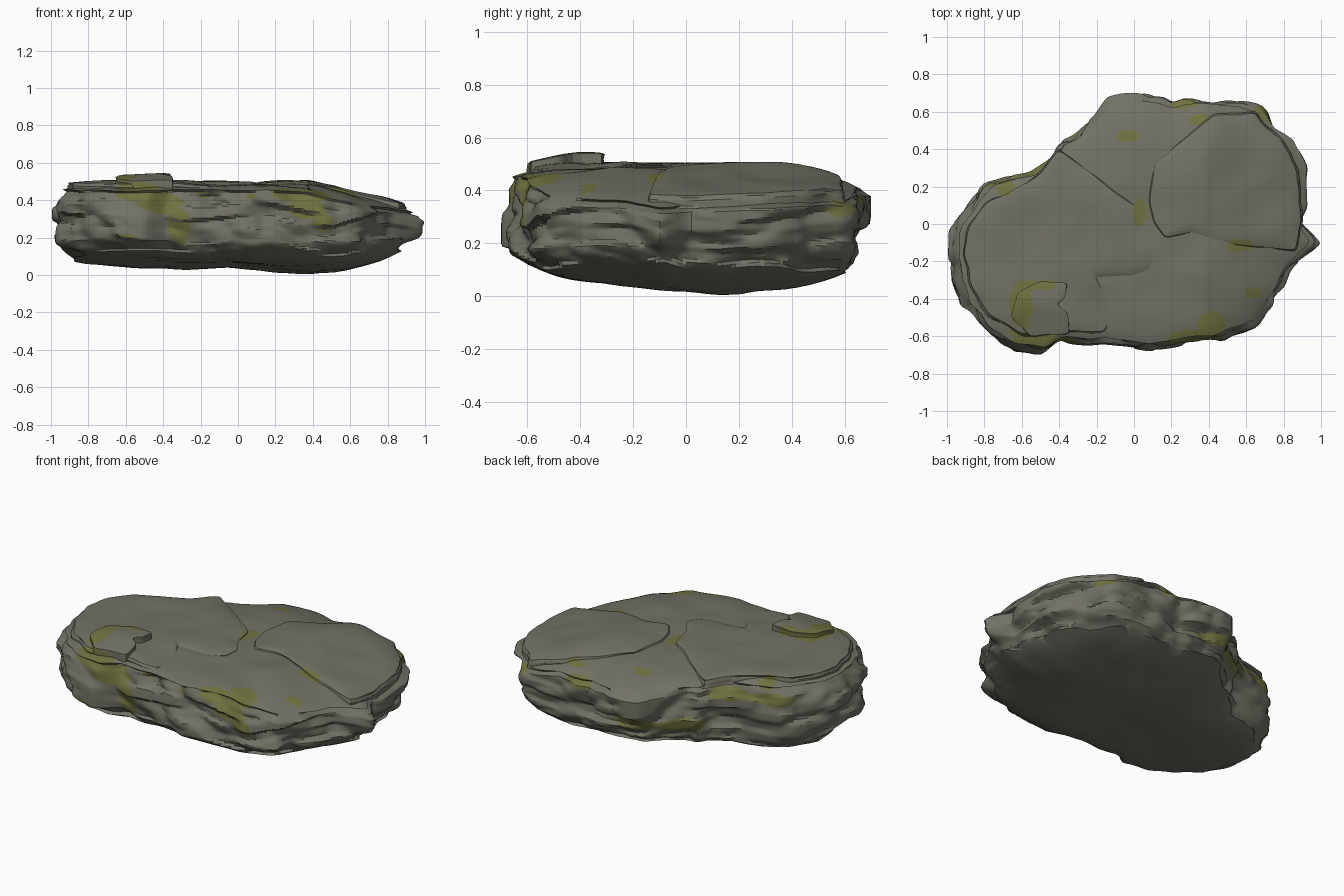
import bpy
import bmesh
import math
from mathutils import Vector, noise

cube = bpy.data.objects.get("Cube")
if cube:
    bpy.data.objects.remove(cube, do_unlink=True)


def material(name, colour):
    mat = bpy.data.materials.new(name)
    mat.use_nodes = True
    mat.diffuse_color = (*colour, 1)
    shader = mat.node_tree.nodes["Principled BSDF"]
    shader.inputs["Base Color"].default_value = (*colour, 1)
    shader.inputs["Roughness"].default_value = 0.9
    return mat


STONE = material("grey_stone", (0.17, 0.166, 0.132))
MOSS = material("olive_moss", (0.16, 0.167, 0.05))


def ramp(a, b, v):
    t = min(max((v - a) / (b - a), 0), 1)
    return t * t * (3 - 2 * t)


def lookup(table, t):
    for (a, va), (b, vb) in zip(table, table[1:]):
        if t <= b:
            return va + (vb - va) * (t - a) / (b - a)
    return table[-1][1]


def resample(outline, step=0.022):
    """Even points along the outline, with worn corners and a little wobble."""
    points = []
    for a, b in zip(outline, outline[1:] + outline[:1]):
        a, b = Vector(a), Vector(b)
        count = max(1, round((b - a).length / step))
        points += [a.lerp(b, i / count) for i in range(count)]
    points = [(points[i - 1] + p * 2 + points[(i + 1) % len(points)]) / 4
              for i, p in enumerate(points)]
    return [p * (1.003 + 0.014 * noise.noise(Vector((p.x * 10, p.y * 10, 3))))
            for p in points]


def strata(p):
    """Depth of the stepped layers and broken chunks, never outward."""
    warp = 0.1 * noise.noise(Vector((p.x * 2, p.y * 2, 0))) + 0.03 * p.x
    k = (p.z + warp) / 0.065
    layer = math.floor(k)

    def shelf(i):
        return noise.noise(Vector((p.x * 3, p.y * 3, i * 7.3)))

    mix = ramp(0.6, 1, k - layer)
    steps = shelf(layer) * (1 - mix) + shelf(layer + 1) * mix
    chunks = noise.noise(Vector((p.x * 5, p.y * 5, p.z * 8 + p.x * 3)),
                         noise_basis='VORONOI_F1')
    return min(0, 0.8 * steps - 0.5 * chunks - 0.32)


def rock(name, outline, centre, top, base, profile, rough, rim, counts, lean=0):
    """Skin rings over the top, down the layered sides and under the base."""
    centre = Vector(centre)
    points = resample(outline)
    tops, sides, bases = counts
    top_scale, base_scale = profile[-1][1], profile[0][1]
    rings = []
    for i in range(1, tops + 1):
        u = i / tops
        ring = []
        for p in points:
            q = centre + (p - centre) * u * top_scale
            ring.append(Vector((*q, top(*q) - rim * u ** 9)))
        rings.append(ring)
    for i in range(1, sides):
        t = 1 - i / sides
        tilt = lean * (t - 0.5) * ramp(0, 0.2, t) * ramp(1, 0.8, t)
        ring = []
        for p, edge in zip(points, rings[tops - 1]):
            out = (p - centre).normalized()
            scale = lookup(profile, t) + tilt * (out.y + 0.5 * max(out.x, 0))
            q = centre + (p - centre) * min(scale, 1)
            low = base(*q) + rim
            v = Vector((*q, low + (edge.z - low) * t))
            ring.append(v + Vector((*(out * strata(v) * rough), 0)))
        rings.append(ring)
    for i in range(bases, 0, -1):
        u = i / bases
        ring = []
        for p in points:
            q = centre + (p - centre) * u * base_scale
            ring.append(Vector((*q, base(*q) + rim * u ** 8)))
        rings.append(ring)

    bm = bmesh.new()
    loops = [[bm.verts.new(v) for v in ring] for ring in rings]
    n = len(points)
    for upper, lower in zip(loops, loops[1:]):
        for i in range(n):
            j = (i + 1) % n
            bm.faces.new((upper[i], lower[i], lower[j], upper[j]))
    for loop, z in ((loops[0], top(*centre)), (loops[-1], base(*centre))):
        hub = bm.verts.new((*centre, z))
        for i in range(n):
            bm.faces.new((hub, loop[i], loop[(i + 1) % n]))
    bmesh.ops.recalc_face_normals(bm, faces=bm.faces)
    mesh = bpy.data.meshes.new(name)
    bm.to_mesh(mesh)
    bm.free()
    obj = bpy.data.objects.new(name, mesh)
    bpy.context.collection.objects.link(obj)
    return obj


# Height rules for the body and the plates lying on it
def body_top(x, y):
    z = 0.485 - 0.22 * max(0, x - 0.38) - 0.05 * ramp(0.35, 0.75, y)
    z -= 0.025 * ramp(0.1, 0.5, x) * ramp(-0.2, -0.6, y)
    z -= 0.012 * ramp(0.15, 0.4, y) * ramp(0.5, 0.2, x)
    facets = noise.noise(Vector((x * 3, y * 3, 2)), noise_basis='VORONOI_F1')
    return z + 0.008 * facets + 0.006 * noise.noise(Vector((x * 6, y * 6, 5)))


def body_base(x, y):
    bumps = noise.noise(Vector((x * 4, y * 4, 9)), noise_basis='VORONOI_F1')
    along = 0.28 * max(0, x - 0.35) ** 2 + 0.025 * ramp(0.35, -0.1, x)
    across = 0.1 * (math.hypot(y - 0.1, 0.08) - 0.08)
    return 0.01 + along + across + 0.01 * bumps


def plate_base(x, y):
    return body_top(x, y) - 0.05


def left_top(x, y):
    fade = ramp(-0.15, -0.4, y) * ramp(-0.5, -0.1, x)
    return body_top(x, y) + 0.002 + 0.018 * (1 - fade)


def right_top(x, y):
    return body_top(x, y) + 0.02


def corner_top(x, y):
    return 0.505 + 0.033 * ramp(-0.62, -0.4, y) + 0.007 * ramp(-0.6, -0.4, x)


# Main body
body_outline = [
    (1, -0.1), (0.93, 0), (0.92, 0.15), (0.92, 0.32), (0.85, 0.44), (0.78, 0.5),
    (0.72, 0.6), (0.6, 0.67), (0.36, 0.69), (0.22, 0.66), (0.12, 0.69), (-0.05, 0.7),
    (-0.14, 0.68), (-0.22, 0.57), (-0.3, 0.5), (-0.4, 0.45), (-0.43, 0.36), (-0.56, 0.28),
    (-0.68, 0.25), (-0.8, 0.22), (-0.88, 0.12), (-0.97, 0), (-1, -0.15), (-0.97, -0.3),
    (-0.93, -0.43), (-0.8, -0.6), (-0.68, -0.67), (-0.5, -0.7), (-0.4, -0.64),
    (-0.15, -0.65), (0.1, -0.68), (0.3, -0.64), (0.42, -0.64), (0.65, -0.56),
    (0.76, -0.42), (0.86, -0.24)]
body_profile = [(0, 0.88), (0.1, 0.95), (0.22, 0.99), (0.6, 1), (0.85, 1), (1, 0.94)]
plate_profile = [(0, 1), (0.6, 1), (1, 0.97)]

body = rock("rock_body", body_outline, (0, 0), body_top, body_base,
            body_profile, 0.075, 0.03, (34, 30, 14), lean=0.1)

# Layered plates on top
left_outline = [
    (-0.4, 0.41), (-0.22, 0.28), (-0.1, 0.18), (0.02, 0.1), (0.05, -0.05), (0.12, -0.15),
    (0.1, -0.25), (0, -0.28), (-0.2, -0.29), (-0.1, -0.45), (-0.15, -0.59), (-0.4, -0.58),
    (-0.6, -0.6), (-0.78, -0.5), (-0.88, -0.35), (-0.92, -0.15), (-0.89, 0), (-0.8, 0.12),
    (-0.65, 0.19), (-0.5, 0.28)]
right_outline = [
    (0.1, 0.33), (0.07, 0.12), (0.1, 0), (0.16, -0.08), (0.3, -0.05), (0.55, -0.12),
    (0.87, -0.15), (0.9, 0), (0.88, 0.3), (0.79, 0.45), (0.64, 0.6), (0.42, 0.59),
    (0.25, 0.45)]
corner_outline = [
    (-0.62, -0.36), (-0.5, -0.3), (-0.35, -0.31), (-0.36, -0.39), (-0.41, -0.43),
    (-0.35, -0.48), (-0.34, -0.59), (-0.55, -0.6), (-0.66, -0.5)]
parts = [
    body,
    rock("left_plate", left_outline, (-0.4, -0.1), left_top, plate_base,
         plate_profile, 0.02, 0.012, (24, 5, 2)),
    rock("right_plate", right_outline, (0.5, 0.2), right_top, plate_base,
         plate_profile, 0.02, 0.012, (20, 5, 2)),
    rock("corner_slab", corner_outline, (-0.49, -0.45), corner_top, plate_base,
         plate_profile, 0.015, 0.005, (10, 5, 2))]

# Moss patches: centre and radius on each axis
patches = [
    ((-0.6, -0.43, 0.5), (0.07, 0.13, 0.06)), ((-0.55, -0.62, 0.45), (0.13, 0.1, 0.05)),
    ((-0.5, -0.33, 0.5), (0.11, 0.03, 0.06)), ((-0.42, -0.63, 0.39), (0.13, 0.1, 0.06)),
    ((-0.32, -0.63, 0.26), (0.06, 0.1, 0.11)), ((-0.6, -0.66, 0.19), (0.06, 0.08, 0.03)),
    ((-0.18, -0.63, 0.43), (0.04, 0.08, 0.02)), ((0.06, -0.66, 0.42), (0.04, 0.06, 0.02)),
    ((0.27, -0.61, 0.43), (0.1, 0.08, 0.04)), ((0.39, -0.53, 0.41), (0.11, 0.1, 0.06)),
    ((0.37, -0.62, 0.35), (0.1, 0.1, 0.06)), ((0.45, -0.6, 0.28), (0.06, 0.1, 0.05)),
    ((0.64, -0.37, 0.4), (0.05, 0.03, 0.08)), ((0.03, 0.06, 0.47), (0.04, 0.08, 0.06)),
    ((0.56, -0.11, 0.43), (0.07, 0.04, 0.06)), ((-0.03, 0.47, 0.46), (0.06, 0.03, 0.06)),
    ((-0.68, 0.18, 0.46), (0.05, 0.06, 0.05)), ((-0.5, 0.3, 0.39), (0.14, 0.1, 0.035)),
    ((-0.72, 0.21, 0.38), (0.16, 0.1, 0.035)), ((-0.08, 0.66, 0.22), (0.16, 0.12, 0.045)),
    ((-0.3, 0.48, 0.21), (0.15, 0.15, 0.045)), ((0.27, 0.66, 0.39), (0.09, 0.07, 0.035)),
    ((0.34, 0.56, 0.46), (0.06, 0.03, 0.04)), ((0.69, 0.58, 0.33), (0.07, 0.07, 0.03))]


def mossy(c):
    ragged = 1 + 0.35 * noise.noise(c * 14)
    return any(sum(((c[k] - centre[k]) / radius[k]) ** 2 for k in range(3)) < ragged
               for centre, radius in patches)


for part in parts:
    mesh = part.data
    mesh.materials.append(STONE)
    mesh.materials.append(MOSS)
    mesh.update()
    for face in mesh.polygons:
        face.material_index = int(face.normal.z > -0.6 and mossy(face.center))
    bpy.ops.object.select_all(action='DESELECT')
    part.select_set(True)
    bpy.context.view_layer.objects.active = part
    bpy.ops.object.shade_smooth_by_angle(angle=math.radians(32))
